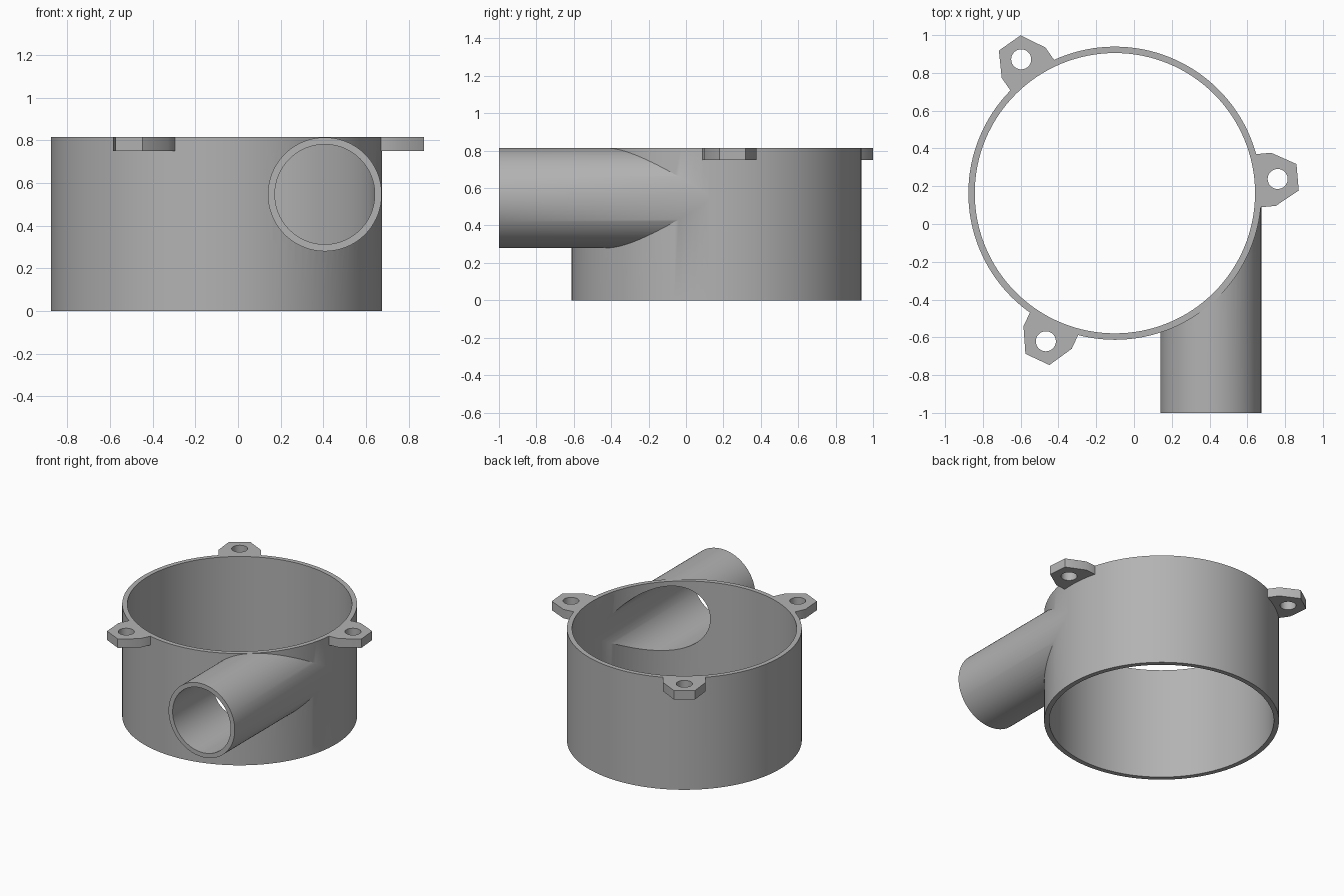
import bpy
import math
from mathutils import Matrix, Vector

cube = bpy.data.objects.get("Cube")
if cube:
    bpy.data.objects.remove(cube, do_unlink=True)

# Main dimensions
CENTRE = Vector((-0.101, 0.163, 0))
HEIGHT = 0.815
RING_OUTER, RING_INNER = 0.776, 0.742
PIPE_X, PIPE_Z = 0.407, 0.547
PIPE_OUTER, PIPE_INNER = 0.267, 0.234
LUG_BOTTOM = 0.75
LUG_ANGLES = (5, 125, 245)

grey = bpy.data.materials.new("plain grey")
grey.use_nodes = True
colour = (0.45, 0.45, 0.45, 1)
grey.diffuse_color = colour
grey.node_tree.nodes["Principled BSDF"].inputs["Base Color"].default_value = colour


def cylinder(name, radius, start, end, sides=128):
    """Solid cylinder between two points."""
    start, end = Vector(start), Vector(end)
    axis = end - start
    bpy.ops.mesh.primitive_cylinder_add(
        vertices=sides, radius=radius, depth=axis.length,
        location=(start + end) / 2,
        rotation=axis.to_track_quat("Z", "Y").to_euler())
    obj = bpy.context.object
    obj.name = name
    return obj


def upright(name, radius, x, y, bottom, top, sides=128):
    return cylinder(name, radius, (x, y, bottom), (x, y, top), sides)


def prism(name, outline, bottom, top, matrix):
    """Extruded counter-clockwise outline."""
    n = len(outline)
    verts = [matrix @ Vector((x, y, z)) for z in (bottom, top) for x, y in outline]
    faces = [list(range(n))[::-1], list(range(n, 2 * n))]
    faces += [(i, (i + 1) % n, (i + 1) % n + n, i + n) for i in range(n)]
    mesh = bpy.data.meshes.new(name)
    mesh.from_pydata(verts, [], faces)
    obj = bpy.data.objects.new(name, mesh)
    bpy.context.collection.objects.link(obj)
    return obj


def combine(target, tool, operation):
    """Apply a boolean and discard the tool."""
    mod = target.modifiers.new(operation.lower(), "BOOLEAN")
    mod.operation, mod.solver, mod.object = operation, "EXACT", tool
    bpy.context.view_layer.objects.active = target
    bpy.ops.object.modifier_apply(modifier=mod.name)
    bpy.data.objects.remove(tool, do_unlink=True)


# Round housing with the tangential pipe
housing = upright("pipe_housing", RING_OUTER, CENTRE.x, CENTRE.y, 0, HEIGHT)
pipe = cylinder("inlet_pipe", PIPE_OUTER, (PIPE_X, -1, PIPE_Z), (PIPE_X, CENTRE.y, PIPE_Z))
combine(housing, pipe, "UNION")

# Three mounting lugs around the rim
half = [(0.755, -0.141), (0.843, -0.141), (0.971, -0.07)]
outline = half + [(x, -y) for x, y in reversed(half)]
for angle in LUG_ANGLES:
    turn = Matrix.Translation(CENTRE) @ Matrix.Rotation(math.radians(angle), 4, "Z")
    combine(housing, prism("mounting_lug", outline, LUG_BOTTOM, HEIGHT, turn), "UNION")
    hole = turn @ Vector((0.865, 0, 0))
    cutter = upright("screw_hole", 0.053, hole.x, hole.y, LUG_BOTTOM - 0.1, HEIGHT + 0.1, 48)
    combine(housing, cutter, "DIFFERENCE")

# Open chamber and pipe bore
chamber = upright("chamber", RING_INNER, CENTRE.x, CENTRE.y, -0.2, HEIGHT + 0.2)
combine(housing, chamber, "DIFFERENCE")
bore = cylinder("bore", PIPE_INNER, (PIPE_X, -1.2, PIPE_Z), (PIPE_X, CENTRE.y, PIPE_Z))
combine(housing, bore, "DIFFERENCE")

# Finish
housing.data.materials.clear()
housing.data.materials.append(grey)
for face in housing.data.polygons:
    face.material_index = 0
bpy.ops.object.select_all(action="DESELECT")
housing.select_set(True)
bpy.context.view_layer.objects.active = housing
bpy.ops.object.shade_smooth_by_angle(angle=math.radians(30))
